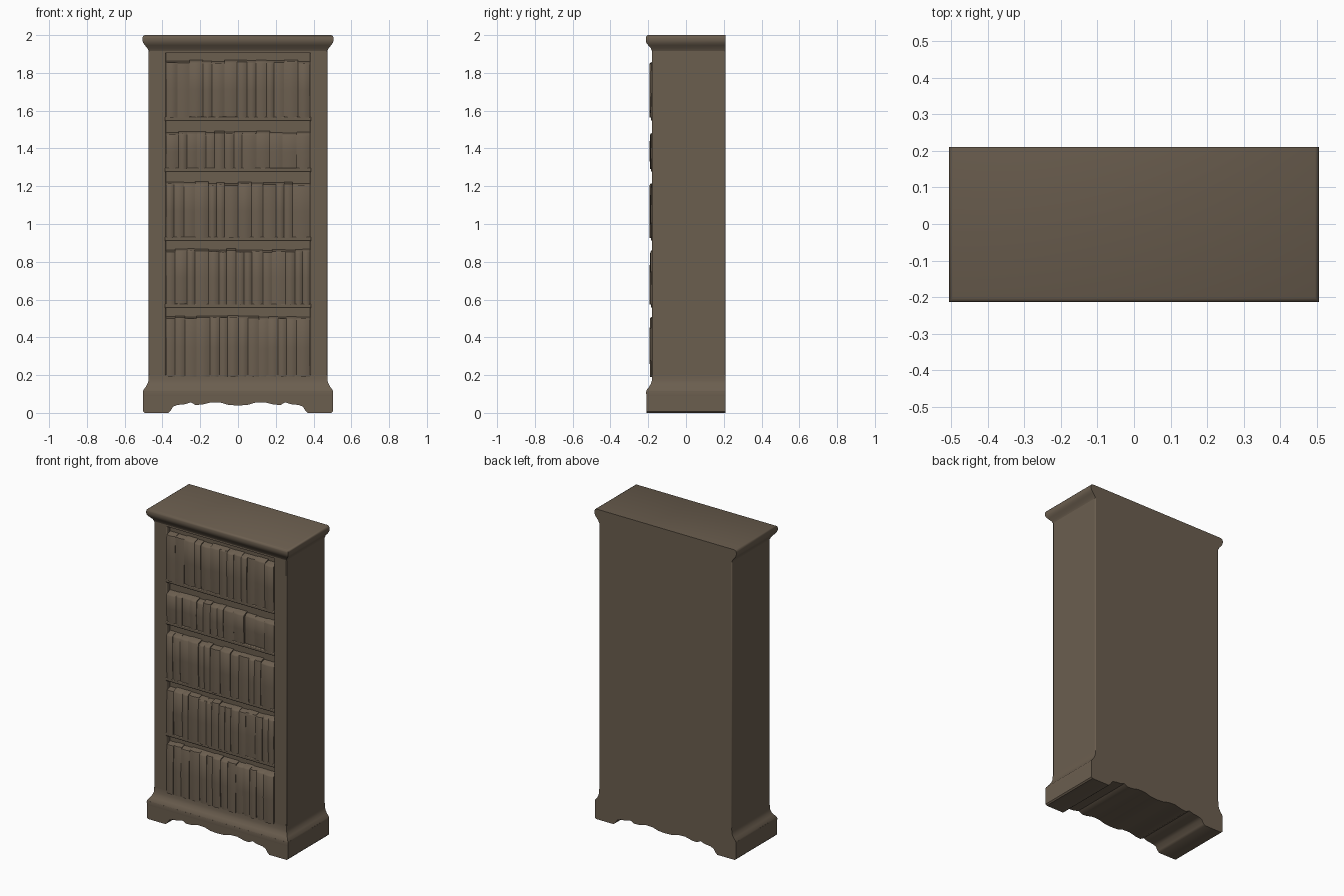
import bpy, bmesh, math, random

random.seed(4)
cube = bpy.data.objects.get("Cube")
if cube:
    bpy.data.objects.remove(cube, do_unlink=True)

# One stained wood colour for everything
COLOUR = (0.147, 0.112, 0.078, 1)
wood = bpy.data.materials.new("brown wood")
wood.use_nodes = True
wood.diffuse_color = COLOUR
wood.node_tree.nodes["Principled BSDF"].inputs["Base Color"].default_value = COLOUR

BACK, FACE, CORE = 0.21, -0.18, -0.145
SIDE, OPEN = 0.473, 0.382


def finish(name, bm, bevel=0, angle=40):
    bmesh.ops.recalc_face_normals(bm, faces=bm.faces)
    mesh = bpy.data.meshes.new(name)
    bm.to_mesh(mesh)
    bm.free()
    mesh.materials.append(wood)
    obj = bpy.data.objects.new(name, mesh)
    bpy.context.collection.objects.link(obj)
    if bevel:
        mod = obj.modifiers.new("soft edges", "BEVEL")
        mod.width, mod.segments = bevel, 2
    bpy.ops.object.select_all(action="DESELECT")
    obj.select_set(True)
    bpy.context.view_layer.objects.active = obj
    bpy.ops.object.shade_smooth_by_angle(angle=math.radians(angle))
    return obj


def loft(bm, rings):
    """Skin equal-length rings of points and cap both ends."""
    loops = [[bm.verts.new(p) for p in ring] for ring in rings]
    for a, b in zip(loops, loops[1:]):
        for i in range(len(a)):
            j = (i + 1) % len(a)
            bm.faces.new((a[i], a[j], b[j], b[i]))
    bm.faces.new(loops[0])
    bm.faces.new(loops[-1])


def rect(x0, x1, y0, y1, z):
    return [(x0, y0, z), (x1, y0, z), (x1, y1, z), (x0, y1, z)]


def box(name, x0, x1, y0, y1, z0, z1, bevel=0.0):
    bm = bmesh.new()
    loft(bm, [rect(x0, x1, y0, y1, z) for z in (z0, z1)])
    return finish(name, bm, bevel)


def moulding(name, profile):
    """Profile of (overhang, height) run round the front and sides, flat at the back."""
    bm = bmesh.new()
    loft(bm, [rect(-SIDE - o, SIDE + o, FACE - o, BACK, z) for o, z in profile])
    return finish(name, bm, angle=50)


# Carcass: solid core, two stiles, crown and plinth mouldings
box("carcass_core", -SIDE + 0.01, SIDE - 0.01, CORE, BACK, 0.1, 1.95)
for side, s in (("left", 1), ("right", -1)):
    xs = sorted((s * OPEN, s * SIDE))
    box(side + "_stile", *xs, FACE, BACK, 0.12, 1.94, 0.006)
box("top_rail", -OPEN - 0.01, OPEN + 0.01, FACE, CORE + 0.01, 1.905, 1.95)
moulding("crown", [(0, 1.915), (0.006, 1.93), (0.02, 1.946), (0.03, 1.96), (0.033, 1.972),
                   (0.033, 1.985), (0.03, 1.995), (0.022, 2.0)])
moulding("plinth_moulding", [(0.03, 0.09), (0.031, 0.11), (0.028, 0.122), (0.015, 0.138),
                             (0.006, 0.155), (0.001, 0.17), (0, 0.2)])

# Scalloped base with bracket feet, extruded front to back
half = [(0.503, 0.115), (0.503, 0.008), (0.495, 0), (0.37, 0), (0.358, 0.01), (0.343, 0.034),
        (0.32, 0.042), (0.28, 0.046), (0.25, 0.056), (0.225, 0.042), (0.19, 0.044),
        (0.14, 0.056), (0.09, 0.054), (0.05, 0.042)]
outline = half + [(0, 0.039)] + [(-x, z) for x, z in reversed(half)]
bm = bmesh.new()
loft(bm, [[(x, y, z) for x, z in outline] for y in (-0.21, BACK)])
finish("scalloped_base", bm)


# Books: rounded spines, uneven tops, sloping back to the rear
def book(bm, x0, x1, z0, z1, front):
    bulge = random.uniform(0.004, 0.009)
    lean = random.uniform(-0.003, 0.003)

    def ring(z, f, rise):
        pts = [(x0 + (x1 - x0) * t / 6, f - bulge * math.sin(math.pi * t / 6), z)
               for t in range(7)]
        return pts + [(x1, CORE + 0.01, z + rise), (x0, CORE + 0.01, z + rise)]

    mid = (z0 + z1) / 2
    loft(bm, [ring(z0, front + lean, 0), ring(mid, front - 0.003, 0),
              ring(z1 - 0.008, front - lean, 0), ring(z1, front + 0.005, 0.012)])


# Each bay: underside of shelf above, top of books, top of shelf below
bays = [(0.555, 0.502, 0.195), (0.91, 0.855, 0.578), (1.275, 1.21, 0.932),
        (1.545, 1.478, 1.297), (1.91, 1.855, 1.568)]
for n, (ceiling, top, floor) in enumerate(bays, 1):
    if n > 1:
        box(f"shelf_{n - 1}", -OPEN - 0.005, OPEN + 0.005, FACE - 0.004, CORE + 0.02,
            bays[n - 2][0], floor, 0.005)
    bm = bmesh.new()
    x = -OPEN
    while x < OPEN - 0.001:
        end = x + random.uniform(0.04, 0.075)
        if end > OPEN - 0.035:
            end = OPEN
        front = FACE + random.uniform(-0.003, 0.003)
        # A few slim volumes sit deeper in the short row
        if n == 4 and 0.13 < x < 0.28:
            front += random.choice((0.004, 0.012))
        book(bm, x, end, floor - 0.005, top + random.uniform(-0.005, 0.005), front)
        x = end
    finish(f"book_row_{n}", bm, angle=50)
